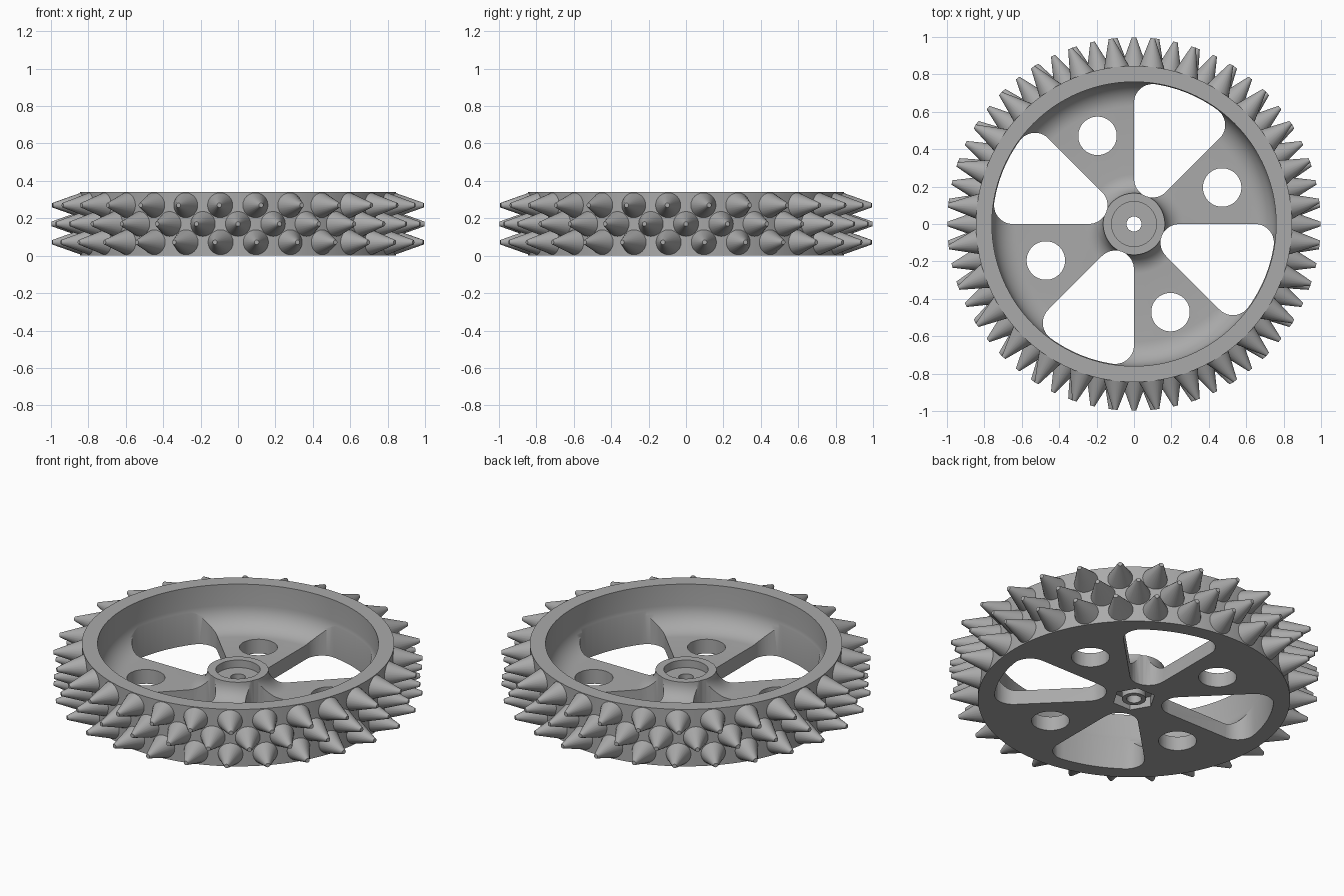
import bpy, bmesh
from math import sin, cos, pi, radians, sqrt
from mathutils import Vector, Matrix

cube = bpy.data.objects.get("Cube")
if cube:
    bpy.data.objects.remove(cube, do_unlink=True)

grey = bpy.data.materials.new("plain grey")
grey.use_nodes = True
grey.diffuse_color = (0.4, 0.4, 0.4, 1)
grey.node_tree.nodes["Principled BSDF"].inputs["Base Color"].default_value = (0.4, 0.4, 0.4, 1)

HEIGHT, WEB, HUB_TOP = 0.34, 0.085, 0.185
RIM_OUT, RIM_IN, HUB_R, BORE = 0.845, 0.76, 0.165, 0.04


def finish(name, bm):
    bmesh.ops.recalc_face_normals(bm, faces=bm.faces)
    mesh = bpy.data.meshes.new(name)
    bm.to_mesh(mesh)
    bm.free()
    mesh.materials.append(grey)
    obj = bpy.data.objects.new(name, mesh)
    bpy.context.collection.objects.link(obj)
    return obj


def arc(cx, cy, r, start, end, steps=10):
    angles = [radians(start + (end - start) * i / steps) for i in range(steps + 1)]
    return [(cx + r * cos(a), cy + r * sin(a)) for a in angles]


def lathe(name, profile, segments=112):
    """Turn a closed (radius, height) outline around z."""
    bm = bmesh.new()
    rings = []
    for i in range(segments):
        a = 2 * pi * i / segments
        rings.append([bm.verts.new((r * cos(a), r * sin(a), z)) for r, z in profile])
    for i, ring in enumerate(rings):
        after = rings[(i + 1) % segments]
        for j in range(len(profile)):
            k = (j + 1) % len(profile)
            bm.faces.new((ring[j], ring[k], after[k], after[j]))
    return finish(name, bm)


def add_prism(bm, outline, z0, z1, turn=0):
    rot = Matrix.Rotation(radians(turn), 3, "Z")
    low = [bm.verts.new(rot @ Vector((x, y, z0))) for x, y in outline]
    high = [bm.verts.new(rot @ Vector((x, y, z1))) for x, y in outline]
    bm.faces.new(low[::-1])
    bm.faces.new(high)
    for i in range(len(low)):
        j = (i + 1) % len(low)
        bm.faces.new((low[i], low[j], high[j], high[i]))


def smooth(obj):
    bpy.ops.object.select_all(action="DESELECT")
    obj.select_set(True)
    bpy.context.view_layer.objects.active = obj
    bpy.ops.object.shade_smooth_by_angle(angle=radians(35))


# Wheel body: rim, web and hub in one turned outline, with both fillets
FIL_HUB, FIL_RIM = 0.1, 0.13
profile = [(BORE, 0), (RIM_OUT, 0), (RIM_OUT, HEIGHT), (RIM_IN, HEIGHT)]
profile += arc(RIM_IN - FIL_RIM, WEB + FIL_RIM, FIL_RIM, 0, -90)
profile += arc(HUB_R + FIL_HUB, WEB + FIL_HUB, FIL_HUB, 270, 180)
profile += [(0.12, HUB_TOP), (0.12, 0.14), (BORE, 0.14)]
wheel = lathe("wheel_body", profile)

# Window outline: an eighth of a disc with rounded corners
ROUND, WIN_R = 0.1, 0.756
inner = ROUND / sin(radians(22.5))
reach = sqrt((WIN_R - ROUND) ** 2 - ROUND ** 2)
tilt = 8.77
window = arc(reach, ROUND, ROUND, -90, tilt)
window += arc(0, 0, WIN_R, tilt, 45 - tilt, 14)[1:-1]
window += arc((reach + ROUND) * cos(pi / 4), (reach - ROUND) * cos(pi / 4), ROUND, 45 - tilt, 135)
window += arc(inner * cos(pi / 8), inner * sin(pi / 8), ROUND, 135, 270)

# Cutters: windows, round holes in the spokes, and the nut pocket
bm = bmesh.new()
for quarter in range(4):
    add_prism(bm, window, -0.1, 0.5, 45 + 90 * quarter)
    add_prism(bm, arc(0.51, 0, 0.103, 0, 360, 40)[:-1], -0.1, 0.5, 22.5 + 90 * quarter)
add_prism(bm, arc(0, 0, 0.118, 0, 360, 6)[:-1], -0.1, 0.06)
cutter = finish("opening_cutter", bm)
cutter.hide_render = True
cutter.hide_viewport = True

cut = wheel.modifiers.new("openings", "BOOLEAN")
cut.operation = "DIFFERENCE"
cut.solver = "EXACT"
cut.object = cutter
dg = bpy.context.evaluated_depsgraph_get()
wheel.data = bpy.data.meshes.new_from_object(wheel.evaluated_get(dg))
wheel.modifiers.clear()
bpy.data.objects.remove(cutter, do_unlink=True)
smooth(wheel)

# Axle sleeve standing in the nut pocket
sleeve = lathe("axle_sleeve", [(BORE, 0), (0.065, 0), (0.065, 0.065), (BORE, 0.065)], 40)
smooth(sleeve)

# Spikes: three staggered rows, the outer rows leaning slightly sideways
COUNT = 28
bm = bmesh.new()
for row, z in enumerate((0.072, 0.17, 0.27)):
    lean = 0.012 * (row - 1)
    for i in range(COUNT):
        a = 2 * pi * (i + (0 if row == 1 else 0.5)) / COUNT
        start, end = Vector((0.835, 0, z)), Vector((0.998, lean, z))
        axis = end - start
        place = (Matrix.Rotation(a, 4, "Z") @ Matrix.Translation((start + end) / 2)
                 @ axis.to_track_quat("Z", "Y").to_matrix().to_4x4())
        bmesh.ops.create_cone(bm, cap_ends=True, segments=24, radius1=0.07,
                              radius2=0.012, depth=axis.length, matrix=place)
spikes = finish("spikes", bm)
smooth(spikes)
